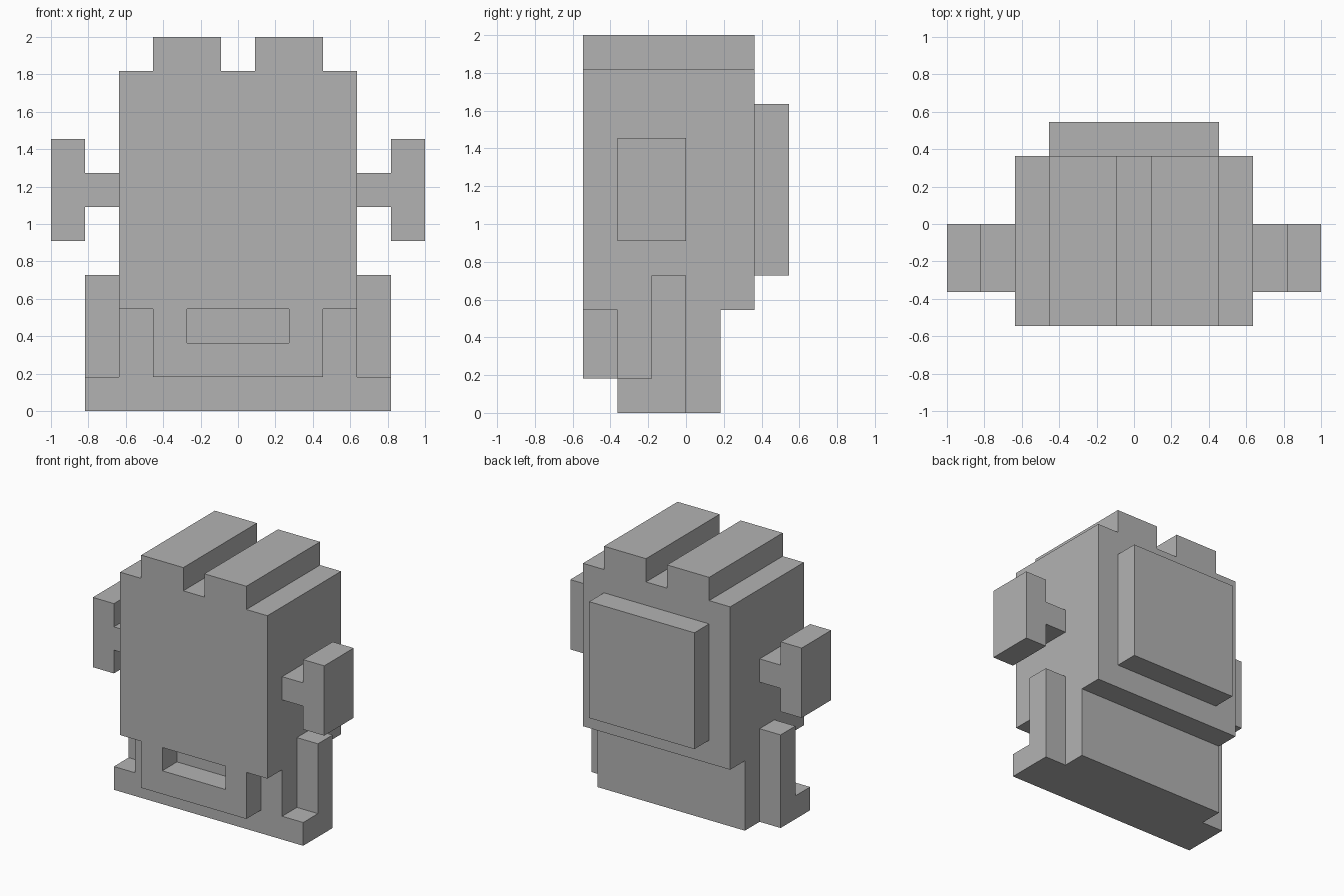
import bpy
import bmesh

UNIT = 2 / 11  # the whole model sits on a grid of 11 cells

cube = bpy.data.objects.get("Cube")
if cube:
    bpy.data.objects.remove(cube, do_unlink=True)

grey = bpy.data.materials.new("plain_grey")
grey.use_nodes = True
colour = (0.45, 0.45, 0.45, 1)
grey.diffuse_color = colour
grey.node_tree.nodes["Principled BSDF"].inputs["Base Color"].default_value = colour


def extrude(name, outline, start, end, axis="y"):
    """Extrude an outline of (x, z) along y, or of (y, z) along x."""
    def place(a, b, depth):
        p = (a, depth, b) if axis == "y" else (depth, a, b)
        return [c * UNIT for c in p]

    bm = bmesh.new()
    face = bm.faces.new([bm.verts.new(place(a, b, start)) for a, b in outline])
    result = bmesh.ops.extrude_face_region(bm, geom=[face], use_keep_orig=True)
    moved = [v for v in result["geom"] if isinstance(v, bmesh.types.BMVert)]
    bmesh.ops.translate(bm, verts=moved, vec=place(0, 0, end - start))
    bmesh.ops.recalc_face_normals(bm, faces=bm.faces)
    mesh = bpy.data.meshes.new(name)
    bm.to_mesh(mesh)
    bm.free()
    mesh.materials.append(grey)
    obj = bpy.data.objects.new(name, mesh)
    bpy.context.collection.objects.link(obj)
    return obj


def symmetric(half):
    """Complete a right-hand outline with its mirror image."""
    return half + [(-x, z) for x, z in reversed(half)]


def rectangle(half_width, low, high):
    return symmetric([(half_width, low), (half_width, high)])


# Torso with two ridges running along its top
extrude("torso", symmetric([(3.5, 3), (3.5, 10), (2.5, 10), (2.5, 11),
                            (0.5, 11), (0.5, 10)]), -3, 2)

# Raised panel on the back
extrude("back_panel", rectangle(2.5, 4, 9), 2, 3)

# Lower body under the torso
extrude("lower_body", rectangle(3.5, 0, 3), -2, 1)

# Jaw plate with the mouth opening
extrude("jaw", symmetric([(2.5, 1), (2.5, 3), (1.5, 3), (1.5, 2)]), -3, -2)

# T-shaped arms and L-shaped legs on both sides
arm = [(3.5, 6), (4.5, 6), (4.5, 5), (5.5, 5), (5.5, 8), (4.5, 8), (4.5, 7), (3.5, 7)]
leg = [(-2, 0), (0, 0), (0, 4), (-1, 4), (-1, 1), (-2, 1)]
for side, sign in (("left", 1), ("right", -1)):
    extrude(side + "_arm", [(sign * x, z) for x, z in arm], -2, 0)
    extrude(side + "_leg", leg, sign * 3.5, sign * 4.5, axis="x")
